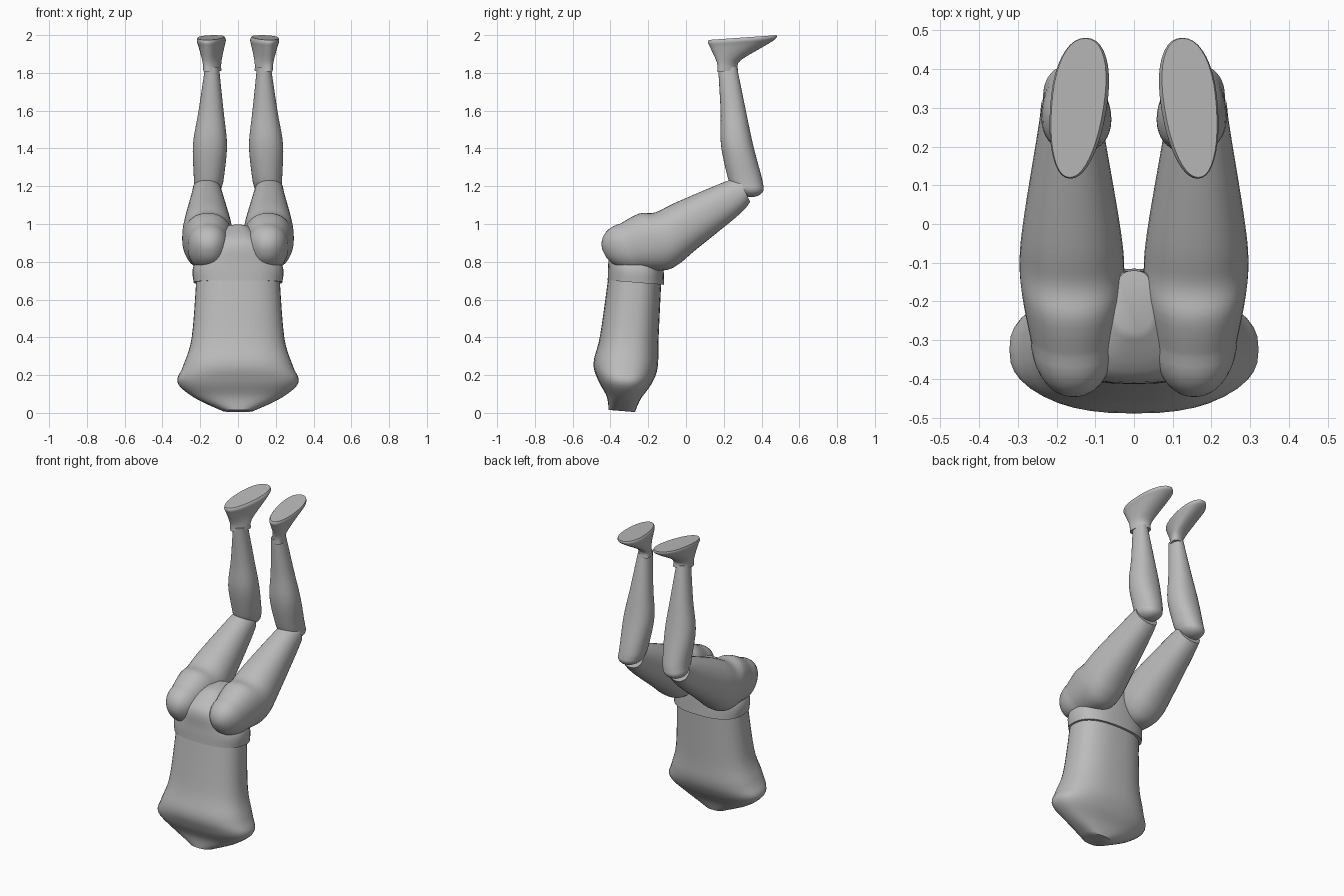
import bpy, bmesh, math
from mathutils import Vector

cube = bpy.data.objects.get("Cube")
if cube:
    bpy.data.objects.remove(cube, do_unlink=True)

SIDES, STEPS = 40, 5

skin = bpy.data.materials.new("plain grey")
skin.use_nodes = True
skin.diffuse_color = (.5, .5, .5, 1)
skin.node_tree.nodes["Principled BSDF"].inputs["Base Color"].default_value = skin.diffuse_color


def smooth_path(stations):
    """Pass a smooth curve through the stations."""
    points = [Vector(station) for station in stations]
    padded = [points[0], *points, points[-1]]
    path = []
    for before, start, end, after in zip(padded, padded[1:], padded[2:], padded[3:]):
        leave, arrive = (end - before) / 2, (after - start) / 2
        for step in range(STEPS):
            t = step / STEPS
            ease = t * t * (3 - 2 * t)
            path.append(start.lerp(end, ease) + leave * t * (1 - t) ** 2 - arrive * t * t * (1 - t))
    return path + [points[-1]]


def dome(stations, length):
    """Round off the start of a path, carrying on in its own direction."""
    y, z, depth, width = stations[0]
    heading = Vector((y - stations[1][0], z - stations[1][1])).normalized() * length
    rings = []
    for step in range(1, 2 * STEPS):
        angle = math.pi / 2 * step / (2 * STEPS)
        reach, size = math.sin(angle), math.cos(angle)
        rings.insert(0, Vector((y + heading.x * reach, z + heading.y * reach, depth * size, width * size)))
    return rings


def rounded(value, power):
    return math.copysign(abs(value) ** (2 / power), value)


def body_part(name, stations, lean=0, power=2.2, centre=(0, 0), side=1, round_start=0, skew=0, taper=0):
    """Loft oval rings; each station is y, z, half depth, half width."""
    path = smooth_path(stations)
    if round_start:
        path = dome(stations, round_start) + path
    bm = bmesh.new()
    loops = []
    for index, (y, z, depth, width) in enumerate(path):
        middle = centre[0] + (centre[1] - centre[0]) * index / (len(path) - 1)
        loop = []
        for corner in range(SIDES):
            angle = math.tau * corner / SIDES
            across = rounded(math.cos(angle), power)
            along = rounded(math.sin(angle), power)
            x = middle + width * across * (1 + taper * along) + skew * along
            loop.append(bm.verts.new((side * x,
                                      y + depth * along * math.cos(lean),
                                      z - depth * along * math.sin(lean))))
        loops.append(loop)
    for lower, upper in zip(loops, loops[1:]):
        for corner in range(SIDES):
            bm.faces.new((lower[corner - 1], lower[corner], upper[corner], upper[corner - 1]))
    bm.faces.new(loops[0])
    bm.faces.new(loops[-1])
    bmesh.ops.recalc_face_normals(bm, faces=bm.faces)

    mesh = bpy.data.meshes.new(name)
    bm.to_mesh(mesh)
    bm.free()
    mesh.materials.append(skin)
    part = bpy.data.objects.new(name, mesh)
    bpy.context.collection.objects.link(part)
    bpy.ops.object.select_all(action='DESELECT')
    part.select_set(True)
    bpy.context.view_layer.objects.active = part
    bpy.ops.object.shade_smooth_by_angle(angle=math.radians(45))


# Torso, from the neck opening over the shoulders to the waist
body_part("torso", [
    (-.34, .01, .07, .08),
    (-.33, .08, .09, .23),
    (-.325, .16, .14, .32),
    (-.32, .25, .17, .29),
    (-.3, .4, .155, .245),
    (-.27, .72, .14, .22),
], lean=.08, power=2.5)

# Pelvis, closing between the thighs
body_part("pelvis", [
    (-.265, .69, .15, .235),
    (-.265, .78, .147, .235),
    (-.26, .9, .14, .15),
    (-.2, .99, .08, .05),
], lean=.08, power=2.5)

for word, side in (("left", 1), ("right", -1)):
    # Buttock and thigh in one sweep to the knee
    body_part(word + "_thigh", [
        (-.29, .88, .135, .11),
        (-.18, .905, .165, .13),
        (-.1, .925, .15, .135),
        (0, .99, .135, .125),
        (.24, 1.135, .095, .085),
        (.31, 1.18, .07, .075),
    ], lean=math.radians(65), centre=(.155, .165), side=side, round_start=.15)

    # Knee and lower leg
    body_part(word + "_shin", [
        (.325, 1.2, .085, .075),
        (.31, 1.25, .09, .08),
        (.27, 1.42, .085, .09),
        (.25, 1.6, .067, .066),
        (.22, 1.83, .05, .037),
    ], centre=(.17, .137), side=side, round_start=.06)

    # Foot with a flat sole, wider and turned in at the toes
    body_part(word + "_foot", [
        (.22, 1.81, .055, .042),
        (.225, 1.86, .062, .045),
        (.28, 1.94, .15, .065),
        (.297, 1.97, .18, .073),
        (.3, 1.987, .18, .067),
    ], lean=-.07, centre=(.138, .146), side=side, skew=-.02, taper=.12)
